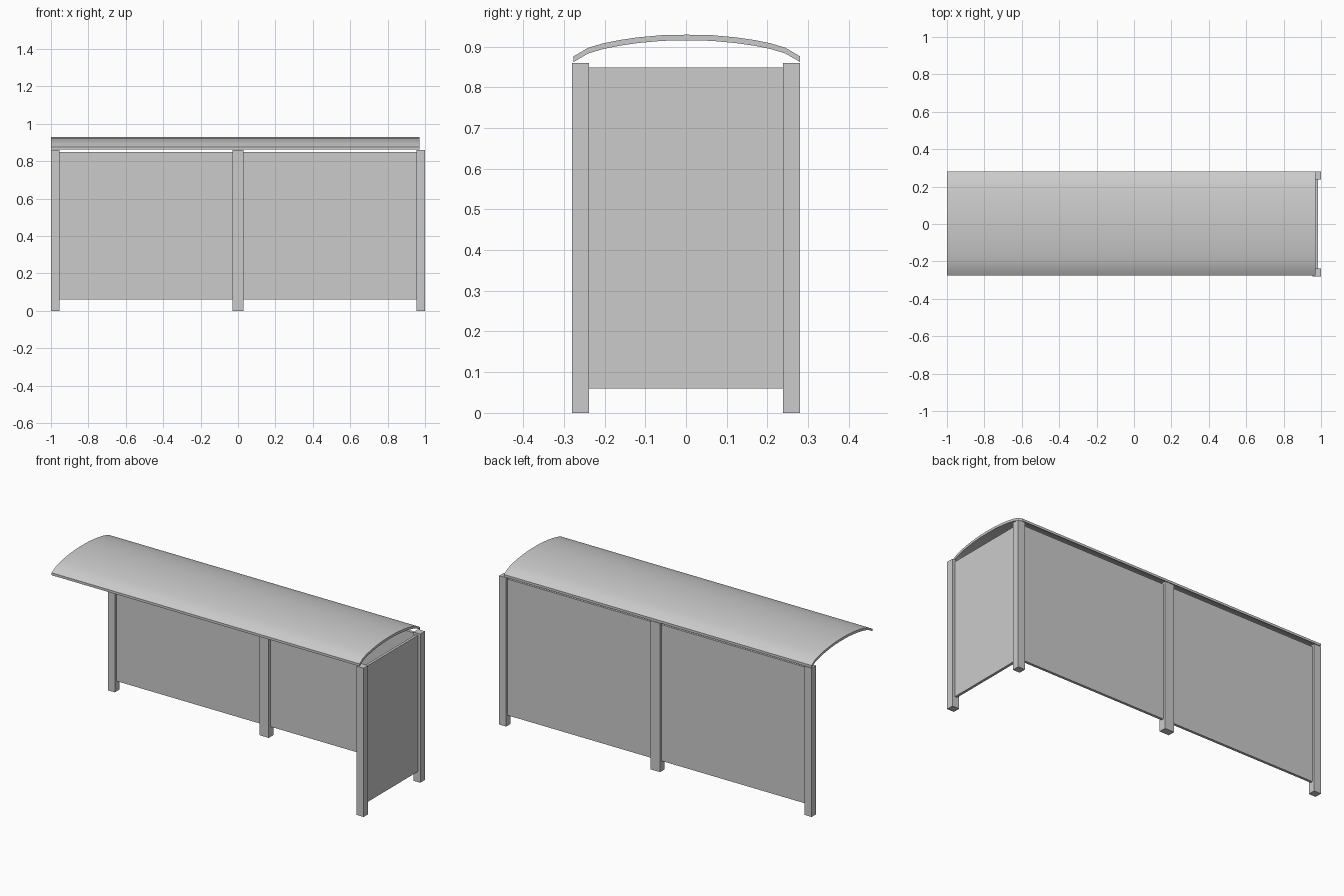
import bpy, bmesh

if "Cube" in bpy.data.objects:
    bpy.data.objects.remove(bpy.data.objects["Cube"])


def box(name, x0, x1, y0, y1, z0, z1):
    bm = bmesh.new()
    bmesh.ops.create_cube(bm, size=1)
    for v in bm.verts:
        v.co.x = x1 if v.co.x > 0 else x0
        v.co.y = y1 if v.co.y > 0 else y0
        v.co.z = z1 if v.co.z > 0 else z0
    return finish(name, bm)


def finish(name, bm):
    bmesh.ops.recalc_face_normals(bm, faces=bm.faces)
    me = bpy.data.meshes.new(name)
    bm.to_mesh(me)
    bm.free()
    ob = bpy.data.objects.new(name, me)
    bpy.context.collection.objects.link(ob)
    return ob


# Posts: three along the back, one at the front right
POST_TOP = 0.86
for name, x0, x1 in (("back_post_left", -1, -0.955),
                     ("back_post_middle", -0.03, 0.03),
                     ("back_post_right", 0.955, 1)):
    box(name, x0, x1, 0.238, 0.28, 0, POST_TOP)
box("front_post_right", 0.955, 1, -0.28, -0.238, 0, POST_TOP)

# Thin wall panels set between the posts
box("back_panel_left", -0.955, -0.03, 0.252, 0.267, 0.06, 0.848)
box("back_panel_right", 0.03, 0.955, 0.252, 0.267, 0.06, 0.848)
box("side_panel", 0.969, 0.984, -0.238, 0.238, 0.06, 0.848)

# Curved roof: half profile of (y, outer z), mirrored and extruded along x
half = [(0, 0.929), (0.06, 0.928), (0.12, 0.9225), (0.165, 0.916),
        (0.205, 0.908), (0.242, 0.897), (0.278, 0.876)]
arc = [(-y, z) for y, z in half[:0:-1]] + half
section = arc + [(y, z - 0.014) for y, z in reversed(arc)]
n = len(arc)
bm = bmesh.new()
ends = [[bm.verts.new((x, y + 0.002, z)) for y, z in section]
        for x in (-0.999, 0.97)]
a, b = ends
for i in range(len(section)):
    j = (i + 1) % len(section)
    bm.faces.new((a[i], a[j], b[j], b[i]))
for e in ends:
    for i in range(n - 1):
        bm.faces.new((e[i], e[i + 1], e[-2 - i], e[-1 - i]))
roof = finish("roof", bm)
bpy.context.view_layer.objects.active = roof
roof.select_set(True)
bpy.ops.object.shade_smooth_by_angle(angle=0.6)
